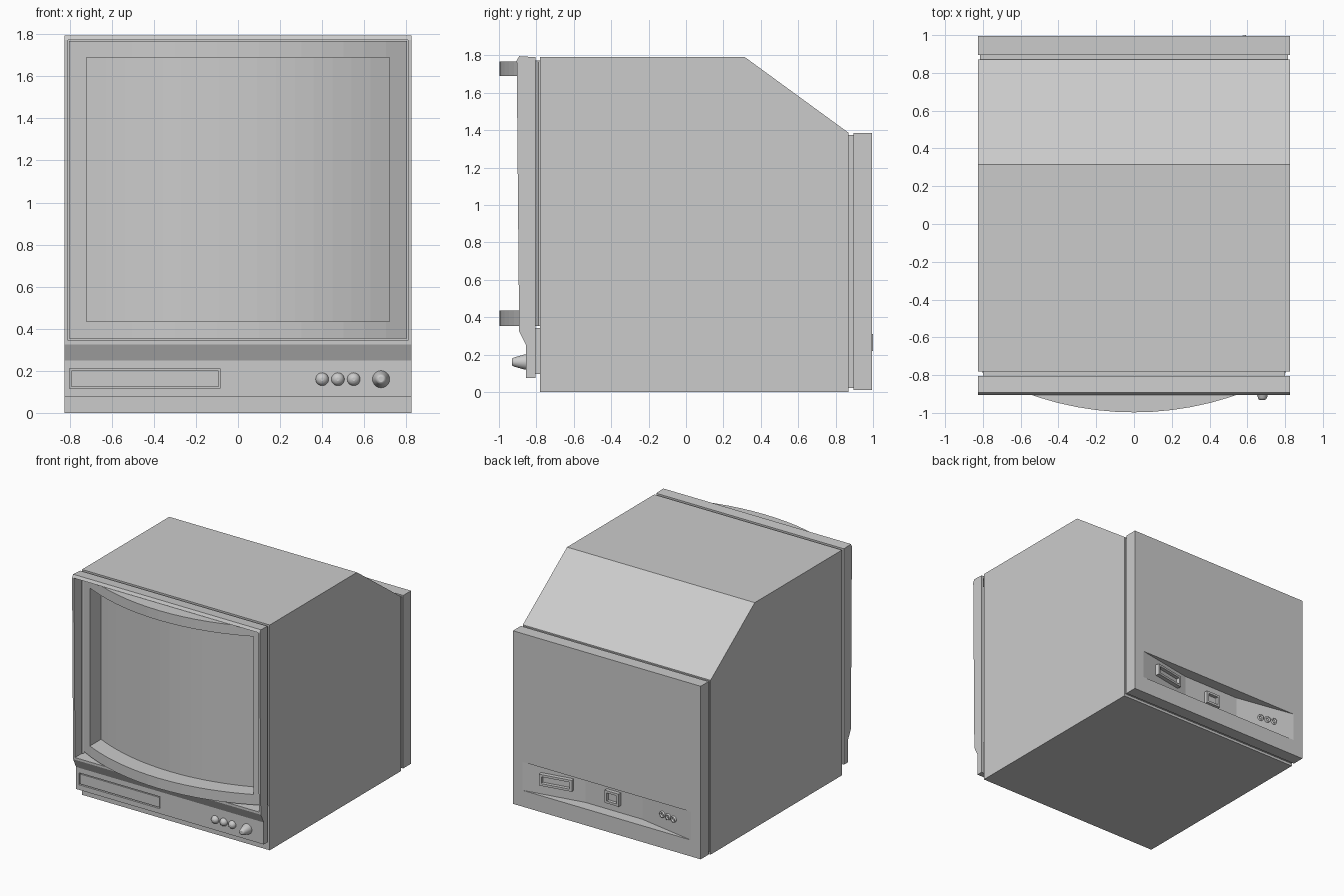
import bpy, bmesh, math
from mathutils import Vector, Matrix

if "Cube" in bpy.data.objects:
    bpy.data.objects.remove(bpy.data.objects["Cube"])


def prism(name, pts, axis, lo, hi):
    """Extrude a profile: axis x takes (y, z) points, axis z takes (x, y) points."""
    bm = bmesh.new()
    make = (lambda p, t: (t, p[0], p[1])) if axis == 'x' else (lambda p, t: (p[0], p[1], t))
    face = bm.faces.new([bm.verts.new(make(p, lo)) for p in pts])
    ext = bmesh.ops.extrude_face_region(bm, geom=[face])
    verts = [v for v in ext['geom'] if isinstance(v, bmesh.types.BMVert)]
    bmesh.ops.translate(bm, verts=verts, vec=Vector(make((0, 0), hi - lo)))
    bmesh.ops.recalc_face_normals(bm, faces=bm.faces)
    me = bpy.data.meshes.new(name)
    bm.to_mesh(me)
    bm.free()
    ob = bpy.data.objects.new(name, me)
    bpy.context.collection.objects.link(ob)
    return ob


def box(name, x0, x1, y0, y1, z0, z1):
    return prism(name, [(x0, y0), (x1, y0), (x1, y1), (x0, y1)], 'z', z0, z1)


def lathe(name, profile, loc, direction, seg=20):
    """Revolve (radius, height) points and aim the axis along direction."""
    bm = bmesh.new()
    rings = [[bm.verts.new((r * math.cos(a), r * math.sin(a), h))
              for a in (2 * math.pi * i / seg for i in range(seg))] for r, h in profile]
    for a, b in zip(rings, rings[1:]):
        for i in range(seg):
            j = (i + 1) % seg
            bm.faces.new((a[i], a[j], b[j], b[i]))
    bm.faces.new(rings[-1])
    bm.faces.new(rings[0][::-1])
    bmesh.ops.recalc_face_normals(bm, faces=bm.faces)
    for f in bm.faces:
        f.smooth = len(f.verts) == 4
    rot = Vector(direction).to_track_quat('Z', 'Y').to_matrix().to_4x4()
    bm.transform(Matrix.Translation(loc) @ rot)
    me = bpy.data.meshes.new(name)
    bm.to_mesh(me)
    bm.free()
    ob = bpy.data.objects.new(name, me)
    bpy.context.collection.objects.link(ob)
    return ob


def cut(ob, cutter, keep=False):
    mod = ob.modifiers.new("cut", 'BOOLEAN')
    mod.operation = 'DIFFERENCE'
    mod.solver = 'EXACT'
    mod.object = cutter
    bpy.context.view_layer.update()
    me = bpy.data.meshes.new_from_object(ob.evaluated_get(bpy.context.evaluated_depsgraph_get()))
    ob.modifiers.clear()
    ob.data = me
    if not keep:
        bpy.data.objects.remove(cutter)


W = 0.825

# Cabinet, front bezel and the recessed joints between them
cabinet = prism("cabinet", [(-0.78, 0), (0.87, 0), (0.87, 1.385), (0.315, 1.79), (-0.78, 1.79)], 'x', -W, W)
front_joint = box("front_joint", -0.80, 0.80, -0.815, -0.77, 0.095, 1.776)
rear_joint = box("rear_joint", -0.815, 0.815, 0.86, 0.9, 0.02, 1.375)
bezel = prism("front_bezel", [(-0.805, 0.075), (-0.855, 0.075), (-0.855, 0.25), (-0.892, 0.325),
                              (-0.905, 1.772), (-0.892, 1.795), (-0.805, 1.79)], 'x', -W, W)

# Screen pocket through the front parts
pocket = box("pocket_cutter", -0.808, 0.808, -1.2, -0.62, 0.343, 1.773)
for part in (cabinet, front_joint, bezel):
    cut(part, pocket, keep=True)
bpy.data.objects.remove(pocket)


# Bowed screen surround with the picture tube set back inside it
def arc(half, offset, n=16):
    R = 1.65
    return [(x, offset + R - math.sqrt(R * R - x * x))
            for x in (-half + 2 * half * i / n for i in range(n + 1))]


surround = prism("screen_surround", arc(0.803, -0.997) + [(0.803, -0.6), (-0.803, -0.6)], 'z', 0.353, 1.768)
cut(surround, prism("screen_cutter", arc(0.72, -0.857) + [(0.72, -1.2), (-0.72, -1.2)], 'z', 0.435, 1.69))

# Control door with a groove around it
cut(bezel, box("door_cutter", -0.80, -0.085, -0.9, -0.835, 0.115, 0.21))
box("control_door", -0.792, -0.093, -0.853, -0.83, 0.123, 0.202)

# Round buttons and tapered knob
dome = [(0.031, -0.01)] + [(0.031 * math.cos(a), 0.03 * math.sin(a))
                           for a in (math.pi / 2 * i / 6 for i in range(6))]
for i, x in enumerate((0.4, 0.475, 0.55)):
    lathe(f"button_{i + 1}", dome, (x, -0.855, 0.16), (0, -1, 0))
lathe("knob", [(0.041, -0.01), (0.041, 0.006), (0.024, 0.065), (0.02, 0.073), (0.013, 0.076)],
      (0.68, -0.855, 0.16), (0, -1, 0))

# Rear panel with a trapezoid connector recess
rear = box("rear_panel", -W, W, 0.895, 0.994, 0.01, 1.385)
cut(rear, prism("recess_cutter", [(0.74, 0.994), (0.25, 0.904), (-0.25, 0.904), (-0.74, 0.994),
                                  (-0.74, 1.1), (0.74, 1.1)], 'z', 0.14, 0.365))


# Hollow sockets on the recess walls
def socket(name, x, y, z, w, h, d, wall, angle):
    ob = box(name, -w / 2, w / 2, -0.02, d, -h / 2, h / 2)
    cut(ob, box("socket_cutter", -w / 2 + wall, w / 2 - wall, 0.004, d + 0.1, -h / 2 + wall, h / 2 - wall))
    ob.data.transform(Matrix.Translation((x, y, z)) @ Matrix.Rotation(angle, 4, 'Z'))


tilt = math.atan2(0.09, 0.49)
socket("power_socket", 0.47, 0.945, 0.265, 0.26, 0.09, 0.032, 0.018, tilt)
socket("signal_socket", 0.0, 0.904, 0.25, 0.125, 0.1, 0.03, 0.018, 0)
for i in range(3):
    x = -0.455 - 0.057 * i
    y = 0.904 + (-x - 0.25) / 0.49 * 0.09
    lathe(f"jack_{i + 1}", [(0.024, -0.01), (0.024, 0.012), (0.014, 0.012), (0.012, 0.002)],
          (x, y, 0.25), (math.sin(tilt), math.cos(tilt), 0), 16)
